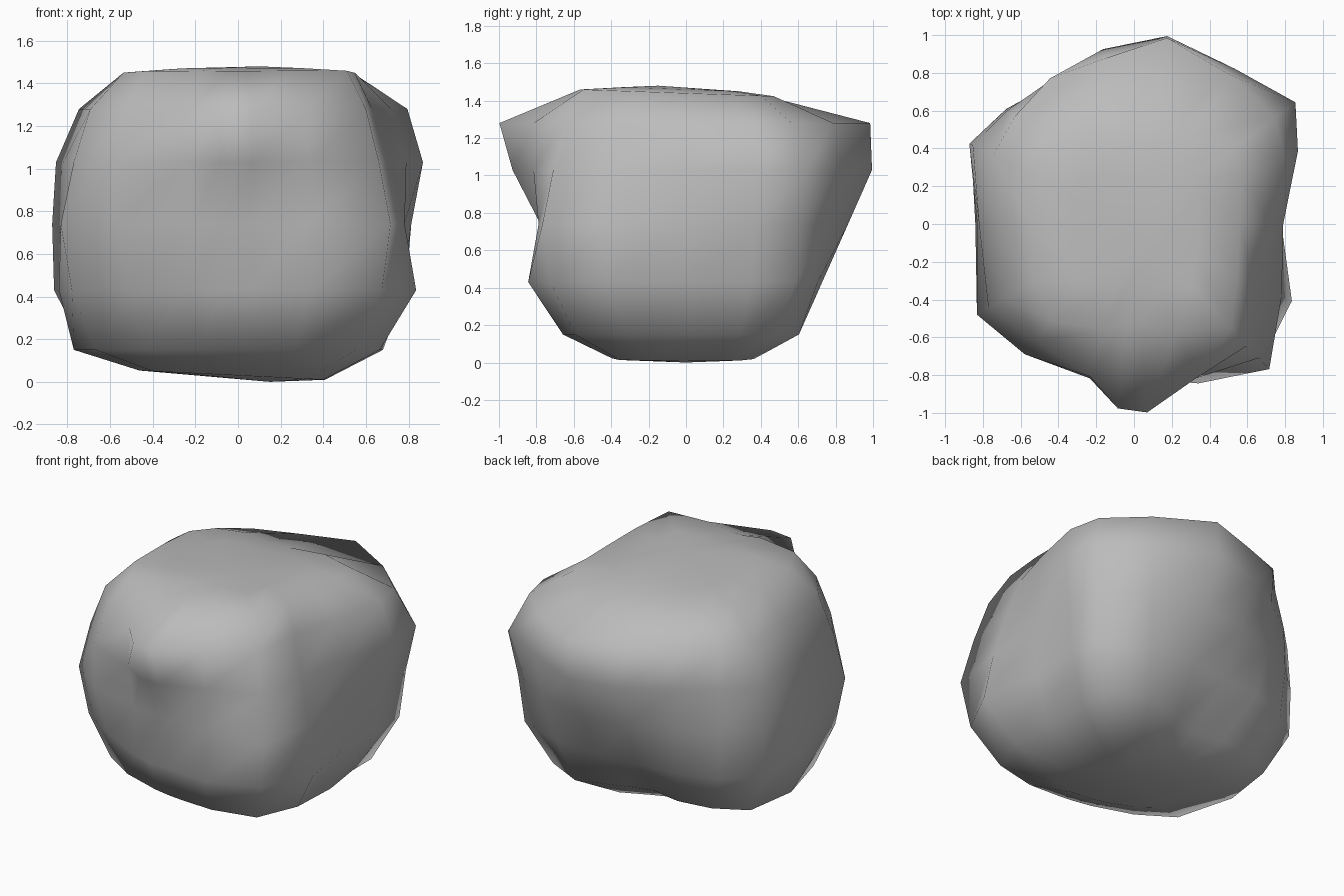
import bpy
import bmesh
from math import cos, sin, radians

# Remove the default cube
cube = bpy.data.objects.get("Cube")
if cube:
    bpy.data.objects.remove(cube, do_unlink=True)

# Plain grey stone
stone = bpy.data.materials.new("grey stone")
stone.use_nodes = True
grey = (0.5, 0.5, 0.5, 1.0)
stone.diffuse_color = grey
shader = stone.node_tree.nodes["Principled BSDF"]
shader.inputs["Base Color"].default_value = grey
shader.inputs["Roughness"].default_value = 0.9

# Directions of the boulder's vertical ridges, in degrees from the left side (+x)
ridges = (0, 24, 37, 57, 80, 100, 120, 138, 154,
          180, 210, 230, 254, 265, 274, 292, 313, 334)
SIDES = len(ridges)

# Horizontal outlines: height, then the radius of each ridge in hundredths
foot = (0.15, (68, 70, 80, 72, 51, 46, 57, 69, 80,
               77, 77, 69, 64, 64, 65, 71, 81, 74))
belly = (0.43, (77, 86, 97, 84, 74, 71, 78, 88, 96,
                84, 90, 81, 80, 82, 82, 91, 99, 93))
waist = (0.74, (78, 89, 101, 93, 88, 85, 86, 91, 97,
                83, 96, 89, 80, 78, 78, 85, 105, 87))
shoulder = (1.03, (79, 95, 107, 98, 101, 94, 88, 90, 95,
                   82, 89, 90, 85, 92, 93, 88, 97, 79))
brow = (1.28, (72, 87, 94, 94, 100, 89, 89, 85, 83,
               72, 80, 81, 84, 98, 100, 88, 88, 70))
crown = (1.44, (56, 62, 67, 56, 43, 42, 52, 59, 60,
                55, 62, 67, 58, 53, 53, 61, 75, 61))


def scaled(section, height, factor):
    """Smaller copy of an outline, used to round off top and bottom."""
    return height, [r * factor for r in section[1]]


sections = [scaled(foot, 0.03, 0.6), foot, belly, waist, shoulder, brow,
            crown, scaled(crown, 1.46, 0.6)]


def add_ring(bm, section):
    height, radii = section
    ring = []
    for angle, r in zip(ridges, radii):
        a = radians(angle)
        x, y = r / 100 * cos(a), r / 100 * sin(a)
        # The flat top leans towards the back, the base rises to the right
        lean = 0
        if height > 1.4:
            lean = -0.035 * y
        elif height < 0.1:
            lean = -0.05 * x
        ring.append(bm.verts.new((x, y, height + lean)))
    return ring


# Loft the outlines into one closed boulder
bm = bmesh.new()
rings = [add_ring(bm, s) for s in sections]
for low, high in zip(rings, rings[1:]):
    for i in range(SIDES):
        j = (i + 1) % SIDES
        bm.faces.new((low[i], low[j], high[j], high[i]))

# Close the ends with fans
bottom = bm.verts.new((0.15, 0, 0))
top = bm.verts.new((0.1, -0.15, 1.48))
for i in range(SIDES):
    j = (i + 1) % SIDES
    bm.faces.new((bottom, rings[0][j], rings[0][i]))
    bm.faces.new((top, rings[-1][i], rings[-1][j]))

bmesh.ops.recalc_face_normals(bm, faces=bm.faces)
for face in bm.faces:
    face.smooth = True

mesh = bpy.data.meshes.new("boulder")
bm.to_mesh(mesh)
bm.free()
mesh.materials.append(stone)
boulder = bpy.data.objects.new("boulder", mesh)
bpy.context.collection.objects.link(boulder)
